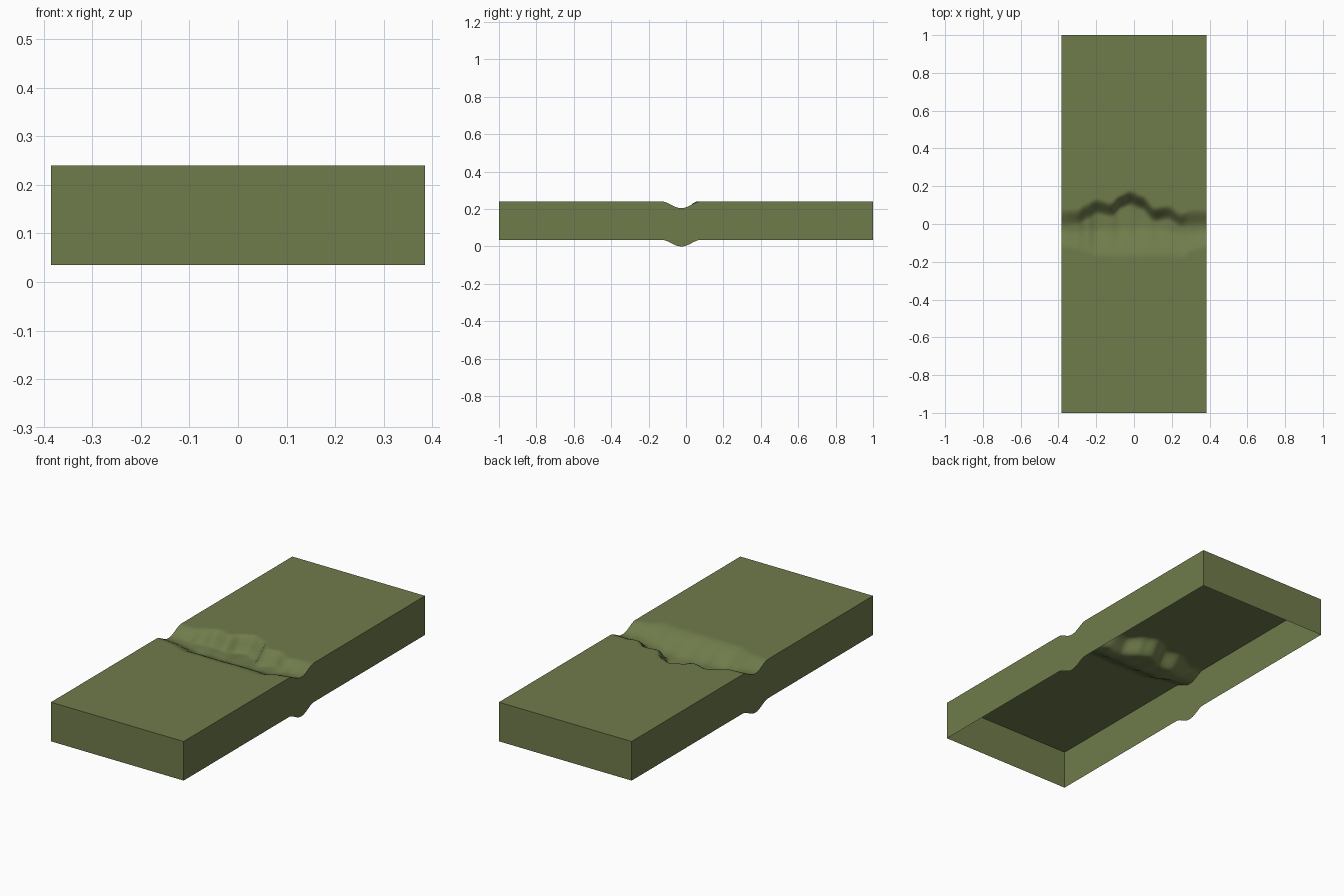
import bpy, bmesh, math

if "Cube" in bpy.data.objects:
    bpy.data.objects.remove(bpy.data.objects["Cube"])

# x, south rim, south foot, north foot, north rim, depth of the channel
STATIONS = [
    (-0.385, -0.13, -0.03, -0.02, 0.08, 0.035),
    (-0.30, -0.14, -0.03, -0.01, 0.08, 0.040),
    (-0.25, -0.16, -0.02, 0.02, 0.11, 0.055),
    (-0.20, -0.18, -0.02, 0.05, 0.135, 0.065),
    (-0.12, -0.18, -0.01, 0.035, 0.115, 0.065),
    (-0.07, -0.18, -0.01, 0.08, 0.155, 0.070),
    (-0.02, -0.18, -0.01, 0.095, 0.18, 0.072),
    (0.04, -0.18, -0.01, 0.075, 0.155, 0.070),
    (0.11, -0.18, -0.01, 0.01, 0.09, 0.065),
    (0.18, -0.18, -0.02, 0.02, 0.10, 0.060),
    (0.25, -0.19, -0.03, -0.02, 0.06, 0.050),
    (0.31, -0.15, -0.03, -0.02, 0.08, 0.040),
    (0.385, -0.13, -0.03, -0.02, 0.08, 0.035),
]
TOP, WALL = 0.24, 0.205


def smooth(t):
    t = min(max(t, 0.0), 1.0)
    return t * t * (3 - 2 * t)


def station(x):
    for a, b in zip(STATIONS, STATIONS[1:]):
        if x <= b[0] + 1e-6:
            f = smooth((x - a[0]) / (b[0] - a[0]))
            return [p + (q - p) * f for p, q in zip(a[1:], b[1:])]


def height(x, y):
    s_rim, s_foot, n_foot, n_rim, depth = station(x)
    cut = smooth((y - s_rim) / (s_foot - s_rim)) * smooth((n_rim - y) / (n_rim - n_foot))
    # small ripples worn into the banks, fading out at the tile edges
    fade = smooth((0.385 - abs(x)) / 0.1)
    ripple = 1 + 0.07 * fade * math.sin(38 * x + 9 * y) * math.cos(21 * x - 14 * y)
    return TOP - depth * cut * ripple


# Ground surface: rows packed around the river bed
xs = [-0.385 + 0.77 * i / 60 for i in range(61)]
ys = [-1.0, -0.6] + [-0.24 + 0.01 * j for j in range(49)] + [0.6, 1.0]
bm = bmesh.new()
grid = [[bm.verts.new((x, y, height(x, y))) for x in xs] for y in ys]
for r0, r1 in zip(grid, grid[1:]):
    for i in range(len(xs) - 1):
        bm.faces.new((r0[i], r0[i + 1], r1[i + 1], r1[i]))

# Side walls: rim copied straight down, leaving the underside open
rim = [e for e in bm.edges if e.is_boundary]
ext = bmesh.ops.extrude_edge_only(bm, edges=rim)
lower = [g for g in ext["geom"] if isinstance(g, bmesh.types.BMVert)]
bmesh.ops.translate(bm, verts=lower, vec=(0, 0, -WALL))
bmesh.ops.recalc_face_normals(bm, faces=bm.faces)
bm.faces.ensure_lookup_table()
if bm.faces[0].normal.z < 0:
    bmesh.ops.reverse_faces(bm, faces=bm.faces)

mesh = bpy.data.meshes.new("river_ground_tile")
bm.to_mesh(mesh)
bm.free()
tile = bpy.data.objects.new("river_ground_tile", mesh)
bpy.context.collection.objects.link(tile)

# Grass colour
grass = bpy.data.materials.new("grass")
grass.diffuse_color = (0.16, 0.2, 0.07, 1)
grass.use_nodes = True
grass.node_tree.nodes["Principled BSDF"].inputs["Base Color"].default_value = grass.diffuse_color
mesh.materials.append(grass)

# Smooth banks, crisp tile edges
bpy.context.view_layer.objects.active = tile
tile.select_set(True)
bpy.ops.object.shade_smooth_by_angle(angle=math.radians(40))
